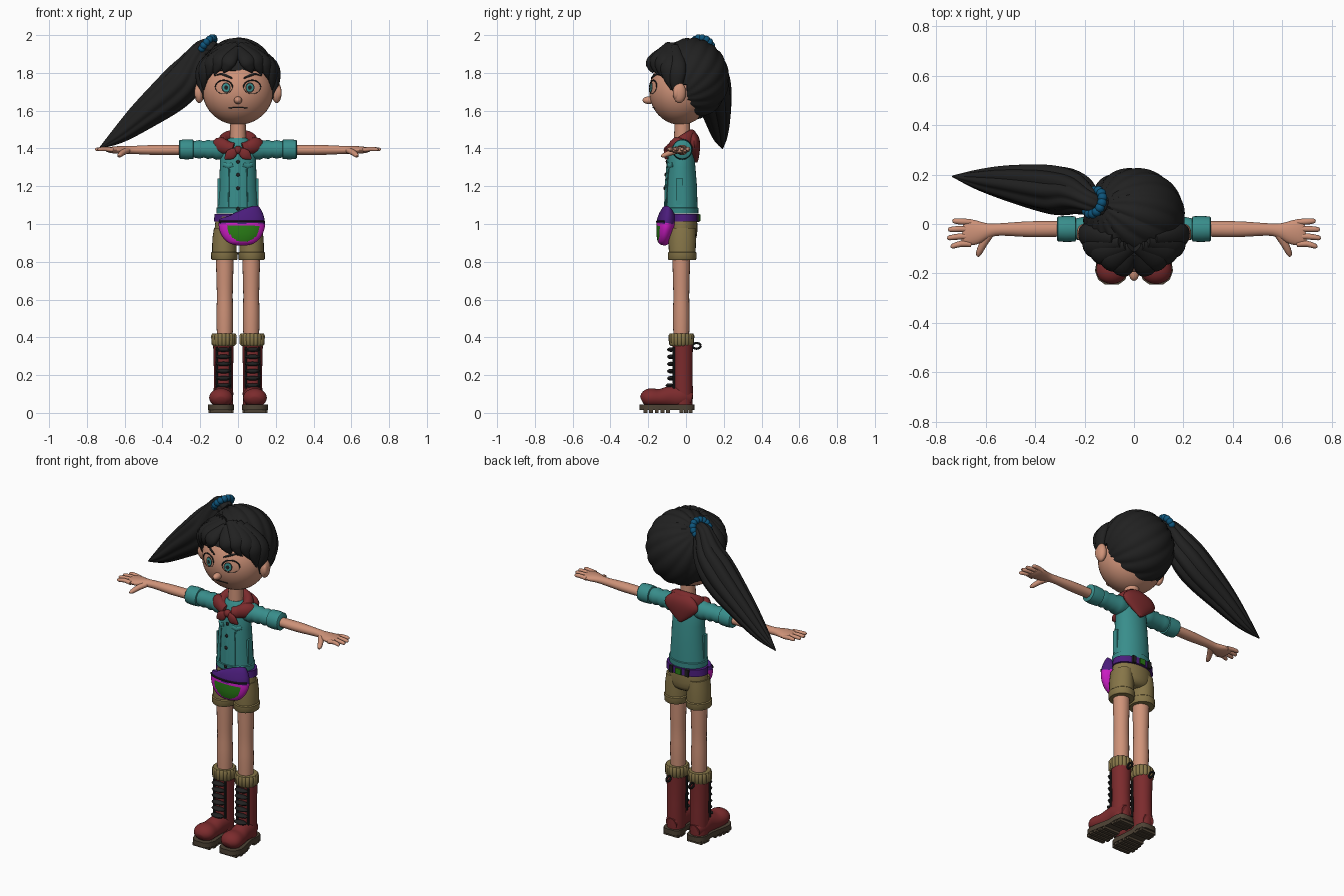
import bpy, bmesh
from math import sin, cos, pi, sqrt, atan2, radians
from mathutils import Vector, Matrix

if "Cube" in bpy.data.objects:
    bpy.data.objects.remove(bpy.data.objects["Cube"])


def material(name, *rgb):
    m = bpy.data.materials.new(name)
    m.use_nodes = True
    m.diffuse_color = (*rgb, 1)
    m.node_tree.nodes["Principled BSDF"].inputs["Base Color"].default_value = (*rgb, 1)
    return m


SKIN = material("skin", .62, .29, .19)
HAIR = material("black", .015, .015, .015)
TEAL = material("teal cloth", .04, .27, .26)
RED = material("red leather", .2, .024, .026)
KHAKI = material("khaki", .24, .18, .065)
BLUE = material("blue band", .004, .09, .2)
PURPLE = material("purple", .07, .012, .2)
MAGENTA = material("magenta", .6, .012, .55)
GREEN = material("green", .022, .2, .008)
SOLE = material("brown rubber", .075, .055, .035)


def make(name, bm, *mats):
    bmesh.ops.recalc_face_normals(bm, faces=bm.faces)
    me = bpy.data.meshes.new(name)
    bm.to_mesh(me)
    bm.free()
    for m in mats:
        me.materials.append(m)
    ob = bpy.data.objects.new(name, me)
    bpy.context.collection.objects.link(ob)
    bpy.ops.object.select_all(action='DESELECT')
    ob.select_set(True)
    bpy.context.view_layer.objects.active = ob
    bpy.ops.object.shade_smooth_by_angle(angle=radians(42))
    return ob


def ball(name, loc, size, mat, seg=24):
    bm = bmesh.new()
    mx = Matrix.Translation(loc) @ Matrix.Diagonal((*size, 1))
    bmesh.ops.create_uvsphere(bm, u_segments=seg, v_segments=seg // 2, radius=1, matrix=mx)
    return make(name, bm, mat)


def box(name, loc, size, mat):
    bm = bmesh.new()
    mx = Matrix.Translation(loc) @ Matrix.Diagonal((*size, 1))
    bmesh.ops.create_cube(bm, size=1, matrix=mx)
    return make(name, bm, mat)


def tube(name, secs, *mats, n=20, steps=1, ref=None, ridge=(0, 0)):
    """Loft of ellipses; each section is x, y, z, width radius, depth radius."""
    rows = []
    for i in range(len(secs) - 1):
        q = [secs[max(i - 1, 0)], secs[i], secs[i + 1], secs[min(i + 2, len(secs) - 1)]]
        for k in range(steps):
            t = k / steps
            rows.append([b + .5 * t * (c - a + t * (2*a - 5*b + 4*c - d + t * (3*(b - c) + d - a)))
                         if steps > 1 else b for a, b, c, d in zip(*q)])
    rows.append(secs[-1])
    pts = [Vector(r[:3]) for r in rows]
    span = pts[-1] - pts[0]
    if ref is None:
        ref = Vector((0, 1, 0)) if abs(span.z) > .75 * span.length else Vector((0, 0, 1))
    bm, rings = bmesh.new(), []
    for i, r in enumerate(rows):
        t = (pts[min(i + 1, len(pts) - 1)] - pts[max(i - 1, 0)]).normalized()
        u = t.cross(ref).normalized()
        v = u.cross(t)
        ring = []
        for j in range(n):
            a = 2 * pi * j / n
            f = 1 - ridge[1] * (1 - abs(sin(ridge[0] * a / 2))) if ridge[0] else 1
            ring.append(bm.verts.new(pts[i] + f * (u * r[3] * cos(a) + v * r[4] * sin(a))))
        rings.append(ring)
    for A, B in zip(rings, rings[1:]):
        for j in range(n):
            bm.faces.new((A[j], A[(j + 1) % n], B[(j + 1) % n], B[j]))
    bm.faces.new(rings[0])
    bm.faces.new(rings[-1])
    return make(name, bm, *mats)


def wire(name, pts, r, mat, **kw):
    return tube(name, [(*p, r, r) for p in pts], mat, n=8, **kw)


# Head, nose and neck
def face(x, z, off=0):
    c = 1 - (x / .188) ** 2 - ((z - 1.705) / .18) ** 2
    return (x, -.03 - .165 * sqrt(max(c, 0)) - off, z)


def disc(name, x, z, r, mat, off):
    bm = bmesh.new()
    rim = [bm.verts.new(face(x + r * cos(a * pi / 12), z + 1.15 * r * sin(a * pi / 12), off))
           for a in range(24)]
    mid = bm.verts.new(face(x, z, off))
    for i in range(24):
        bm.faces.new((mid, rim[i], rim[(i + 1) % 24]))
    ob = make(name, bm, mat)
    if ob.data.polygons[0].normal.y > 0:
        ob.data.flip_normals()


ball("head", (0, -.03, 1.705), (.188, .165, .18), SKIN, 40)
ball("nose", (0, -.197, 1.655), (.021, .033, .02), SKIN)
tube("neck", [(0, -.02, 1.40, .045, .045), (0, -.02, 1.56, .04, .04)], SKIN)
wire("mouth", [face(x / 100, 1.617 - .004 * (x / 5) ** 2, .001) for x in range(-5, 6)], .0025, HAIR)
for s, side in ((1, "left"), (-1, "right")):
    ball(side + "_ear", (s * .205, -.035, 1.695), (.026, .035, .055), SKIN)
    ball(side + "_ear_hollow", (s * .215, -.05, 1.695), (.016, .018, .034), SKIN)
    disc(side + "_iris_rim", s * .063, 1.722, .024, HAIR, .002)
    disc(side + "_iris", s * .063, 1.722, .019, TEAL, .004)
    disc(side + "_pupil", s * .063, 1.722, .01, HAIR, .006)
    lid = [face(s * (.075 - .046 * cos(a * pi / 10)), 1.725 + .036 * sin(a * pi / 10), .001)
           for a in range(20)]
    wire(side + "_upper_lid", lid[:11], .0035, HAIR)
    wire(side + "_lower_lid", lid[10:] + lid[:1], .0015, HAIR)
    tube(side + "_eyebrow", [(*face(s * x, z, .002), .004, r) for x, z, r in
         ((.03, 1.772, .004), (.06, 1.785, .007), (.09, 1.795, .006), (.125, 1.785, .002))], HAIR, n=8)

# Hair cap, with grooves that run to the tied tail
knot = Vector((-.155, .085, 1.94))
axis = Vector((-.72, .3, .62)).normalized()
e1 = axis.cross(Vector((0, 0, 1))).normalized()
e2 = axis.cross(e1)
centre = Vector((0, .03, 1.77))
bm = bmesh.new()
bmesh.ops.create_uvsphere(bm, u_segments=96, v_segments=64, radius=1)
for v in bm.verts:
    d = Vector((v.co.x * .203, v.co.y * .195, v.co.z * .213))
    p = centre + d
    a = atan2((p - knot).dot(e2), (p - knot).dot(e1))
    covered = p.z > 1.81 or p.y > .005 or (p.y > -.1 and p.z > 1.73)
    v.co = centre + d * (.985 + .035 * abs(sin(8 * a)) if covered else .84)
make("hair_cap", bm, HAIR)


def scalp(az, z, out=0):
    s = (z - 1.73) / .25
    c = sqrt(max(1 - s * s, 0))
    a = radians(az)
    return Vector(((.188 + out) * c * sin(a), -.015 - (.18 + out) * c * cos(a), z))


# Swept fringe: root and tip as azimuth and height
LOCKS = [(2, 1.93, 16, 1.87, 24, 1.80), (8, 1.95, 33, 1.88, 42, 1.79), (22, 1.95, 50, 1.87, 58, 1.765),
         (40, 1.95, 64, 1.85, 70, 1.71), (60, 1.94, 80, 1.84, 79, 1.66)]
for s, side in ((1, "left"), (-1, "right")):
    for i, (a0, z0, a1, z1, a2, z2) in enumerate(LOCKS):
        secs = [(*scalp(s * a0, z0, -.01), .022, .015), (*scalp(s * a1, z1, .018), .046, .03),
                (*scalp(s * (a1 + a2) / 2, (z1 + z2) / 2, .012), .037, .024),
                (*scalp(s * a2, z2, .004), .003, .003)]
        out = scalp(s * a1, z1) - Vector((0, -.015, 1.75))
        tube(f"{side}_fringe_lock_{i}", secs, HAIR, n=16, steps=5, ref=out.normalized())

# Side tail and its beaded band
tube("hair_tail", [(-.12, .07, 1.92, .04, .04), (-.18, .095, 1.925, .055, .055),
                   (-.25, .125, 1.805, .092, .1), (-.34, .142, 1.705, .1, .108),
                   (-.5, .165, 1.575, .075, .08), (-.63, .18, 1.47, .042, .045),
                   (-.735, .193, 1.4, .003, .003)], HAIR, n=64, steps=6, ridge=(9, .12))
for i in range(14):
    a = 2 * pi * i / 14
    ball(f"hair_band_bead_{i}", knot + axis * .01 + .05 * (e1 * cos(a) + e2 * sin(a)),
         (.02, .02, .02), BLUE, 14)

# Jacket
TORSO = [(1.055, .113, .09), (1.085, .115, .091), (1.088, .109, .086), (1.2, .101, .083),
         (1.3, .096, .075), (1.38, .094, .066), (1.43, .075, .056), (1.455, .045, .04)]
tube("jacket_body", [(0, -.025, z, a, b) for z, a, b in TORSO], TEAL, n=32)


def chest(x, z):
    for (z0, a0, b0), (z1, a1, b1) in zip(TORSO, TORSO[1:]):
        if z0 <= z <= z1:
            t = (z - z0) / (z1 - z0)
            a, b = a0 + t * (a1 - a0), b0 + t * (b1 - b0)
            return (x, -.025 - b * sqrt(1 - (x / a) ** 2), z)


tube("jacket_placket", [(*chest(0, z), .014, .005) for z in (1.09, 1.2, 1.3, 1.38)], TEAL, n=8)
for z in (1.33, 1.26, 1.19, 1.08):
    x, y, _ = chest(0, z)
    ball("jacket_button", (x, y - .005, z), (.01, .006, .01), HAIR, 12)
for s, side in ((1, "left"), (-1, "right")):
    tube(side + "_chest_pocket_flap", [(*chest(s * x, z), .005, .012) for x, z in
         ((.028, 1.315), (.05, 1.305), (.075, 1.315))], TEAL, n=8)
    wire(side + "_jacket_seam", [chest(s * x, z) for x, z in
         ((.05, 1.09), (.048, 1.2), (.046, 1.29))], .003, TEAL)
    box(side + "_side_pocket", (s * .1015, -.035, 1.17), (.012, .036, .14), TEAL)
    sleeve = [(.05, .045), (.085, .053), (.115, .055), (.135, .046), (.16, .051), (.18, .043),
              (.205, .049), (.235, .043), (.237, .051), (.275, .053), (.308, .05), (.312, .045)]
    tube(side + "_sleeve", [(s * x, -.02, 1.395, r, r) for x, r in sleeve], TEAL, n=24)

    # Arms and hands
    arm = [(.29, -.02, .031, .026), (.42, -.021, .032, .027), (.54, -.022, .025, .022),
           (.59, -.027, .03, .021), (.635, -.033, .048, .02), (.675, -.034, .053, .016),
           (.695, -.033, .048, .01)]
    tube(side + "_arm", [(s * x, y, 1.392, a, b) for x, y, a, b in arm], SKIN, steps=3)
    for k, reach in enumerate((.735, .752, .755, .742)):
        y = .008 - .03 * k
        tube(f"{side}_finger_{k}", [(s * .66, y, 1.392, .012, .012),
             (s * .70, y + .002, 1.397, .0125, .012), (s * (reach - .008), y + .004 - .004 * k, 1.395, .01, .01),
             (s * reach, y + .004 - .004 * k, 1.394, .004, .004)], SKIN, n=10, steps=2)
    tube(side + "_thumb", [(s * .585, -.04, 1.39, .018, .016), (s * .61, -.08, 1.378, .016, .015),
         (s * .628, -.118, 1.363, .012, .012), (s * .632, -.132, 1.36, .004, .004)], SKIN, n=12, steps=2)

# Neck scarf: collar roll, back drape, knot and tails
roll = []
for k in range(-8, 9):
    a = radians(k * 20.5)
    w = (1 + cos(a)) / 2
    roll.append((.078 * sin(a), -.025 + .055 * cos(a), 1.395 + .06 * w, .03, .034 + .012 * w))
tube("scarf_collar", roll, RED, n=14, steps=2, ref=Vector((0, 0, 1)))
tube("scarf_back_drape", [(0, .03, 1.48, .06, .02), (0, .04, 1.45, .1, .03), (0, .045, 1.41, .108, .03),
                          (0, .052, 1.36, .055, .018), (0, .055, 1.325, .008, .006)], RED, steps=3)
ball("scarf_knot", (0, -.098, 1.392), (.022, .02, .022), RED)
for s, side in ((1, "left"), (-1, "right")):
    tube(side + "_scarf_fold", [(s * .03, -.088, 1.39, .014, .02), (s * .09, -.05, 1.415, .035, .045),
         (s * .125, -.01, 1.405, .025, .03)], RED, steps=3)
    tube(side + "_scarf_tail", [(s * .005, -.1, 1.395, .012, .01), (s * .04, -.108, 1.368, .028, .01),
         (s * .07, -.1, 1.345, .004, .004)], RED, steps=3, ref=Vector((0, 1, 0)))

# Shorts, belt and waist bag
tube("shorts_hips", [(0, -.02, .9, .06, .045), (0, -.02, .915, .105, .07), (0, -.02, .96, .125, .08),
                     (0, -.02, 1.04, .115, .078)], KHAKI, n=28, steps=2)
tube("belt", [(0, -.012, 1.012, .128, .083), (0, -.012, 1.052, .124, .082)], PURPLE, n=32)
box("belt_buckle", (0, .07, 1.032), (.036, .014, .034), GREEN)
for s in (1, -1):
    box("belt_slider", (s * .052, .064, 1.032), (.022, .016, .042), HAIR)
bag = tube("waist_bag", [(.02, -.125, .888, .03, .012), (.02, -.122, .9, .068, .028),
                         (.02, -.115, .93, .1, .042), (.02, -.107, .97, .119, .051),
                         (.02, -.1, 1.01, .122, .055), (.018, -.095, 1.04, .115, .05),
                         (.015, -.09, 1.05, .1, .04)], MAGENTA, PURPLE, GREEN, n=64, steps=6)
for p in bag.data.polygons:
    c = p.center
    if c.z > 1.003:
        p.material_index = 1
    elif c.y < -.115 and ((c.x - .03) / .085) ** 2 + ((c.z - .99) / .085) ** 2 < 1 and c.z < .992:
        p.material_index = 2
arc = [radians(a) for a in range(-75, 76, 10)]
wire("bag_zip", [(.02 + .122 * sin(a), -.099 - .055 * cos(a), 1.012) for a in arc], .006, HAIR)

# Legs, socks and boots
SOLE_HALF = [(.045, .03), (.03, .05), (0, .058), (-.06, .05), (-.13, .06), (-.19, .068),
             (-.225, .055), (-.245, .028)]
for s, side in ((1, "left"), (-1, "right")):
    tube(side + "_shorts_leg", [(s * .072, -.02, z, a, b) for z, a, b in
         ((.81, .066, .072), (.815, .07, .075), (.848, .071, .076), (.853, .065, .071),
          (.92, .064, .073), (.98, .055, .07))], KHAKI, n=24)
    tube(side + "_leg", [(s * .07, -.025, z, r, r) for z, r in
         ((.36, .04), (.5, .044), (.62, .042), (.74, .045), (.87, .048))], SKIN, steps=3)
    tube(side + "_sock", [(s * .075, -.024, z, r, r) for z, r in
         ((.355, .058), (.365, .067), (.41, .068), (.42, .062), (.42, .045))], KHAKI, n=72, ridge=(18, .07))
    tube(side + "_boot_shaft", [(s * .077, -.018, z, a, b) for z, a, b in
         ((.04, .05, .052), (.1, .052, .055), (.2, .05, .052), (.34, .054, .054), (.368, .055, .055))],
         RED, n=24)
    tube(side + "_boot_foot", [(s * x, y, z, a, b) for x, y, z, a, b in
         ((.078, .03, .075, .035, .035), (.08, -.02, .085, .052, .06), (.083, -.08, .085, .052, .058),
          (.088, -.14, .078, .058, .048), (.09, -.19, .08, .063, .05), (.09, -.22, .072, .05, .038),
          (.09, -.234, .066, .025, .02))], RED, n=24, steps=3)

    def mid(y):
        return s * (.078 + .012 * min(1, max(0, -y / .15)))

    bm = bmesh.new()
    outline = [(mid(y) + w, y) for y, w in SOLE_HALF] + [(mid(y) - w, y) for y, w in SOLE_HALF[::-1]]
    f = bm.faces.new([bm.verts.new((x, y, .014)) for x, y in outline])
    up = bmesh.ops.extrude_face_region(bm, geom=[f])["geom"]
    bmesh.ops.translate(bm, vec=(0, 0, .03), verts=[v for v in up if isinstance(v, bmesh.types.BMVert)])
    make(side + "_sole", bm, SOLE)
    for y, w in ((.024, .098), (0, .108), (-.024, .106), (-.095, .104), (-.125, .116),
                 (-.155, .122), (-.185, .13), (-.215, .112)):
        box(side + "_sole_tread", (mid(y), y, .01), (w, .02, .02), SOLE)

    # Laces and pull loop
    for k in range(6):
        z = .145 + .038 * k
        ball(f"{side}_lace_{k}", (s * .077, -.079 - .008 * (k == 0), z), (.042, .021, .012), HAIR, 16)
    for e in (1, -1):
        wire(side + "_lace_edge", [(s * .077 + e * .036, -.064, z) for z in (.13, .35)], .007, HAIR)
    loop = [(s * .077, .056 + .022 * cos(a * pi / 8), .355 + .015 * sin(a * pi / 8)) for a in range(17)]
    wire(side + "_pull_loop", loop, .006, HAIR, ref=Vector((1, 0, 0)))
